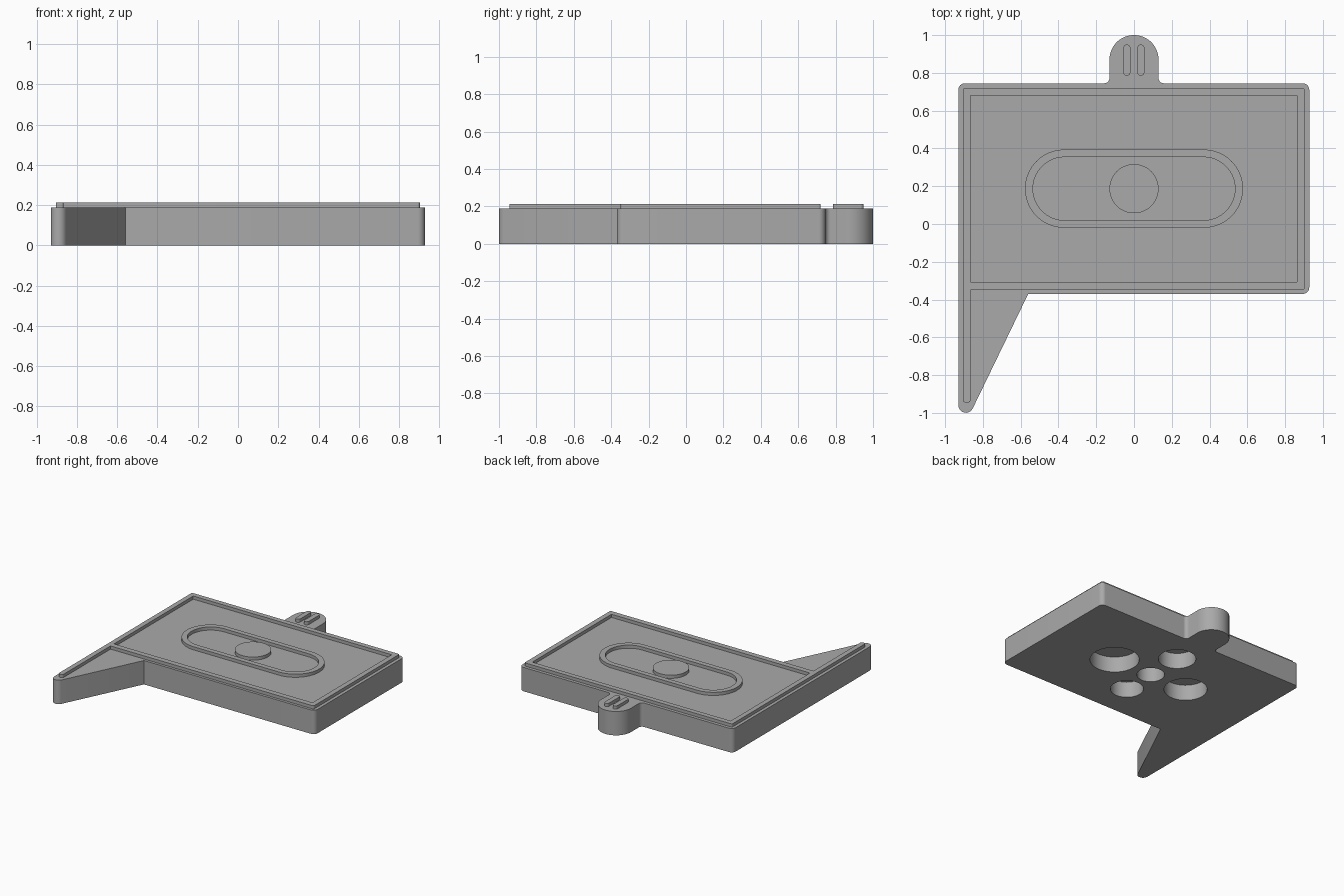
import bpy, bmesh, math
from mathutils import Vector

cube = bpy.data.objects.get("Cube")
if cube:
    bpy.data.objects.remove(cube, do_unlink=True)

grey = bpy.data.materials.new("grey plastic")
grey.use_nodes = True
COLOR = (0.4, 0.4, 0.4, 1)
grey.diffuse_color = COLOR
grey.node_tree.nodes["Principled BSDF"].inputs["Base Color"].default_value = COLOR

DECK, TOP = 0.188, 0.213
MID_Y = 0.187


def fillet(corners):
    """Round each (x, y, radius) corner of a polygon."""
    out = []
    for i, (x, y, r) in enumerate(corners):
        p = Vector((x, y))
        a = (Vector(corners[i - 1][:2]) - p).normalized()
        b = (Vector(corners[(i + 1) % len(corners)][:2]) - p).normalized()
        if r == 0:
            out.append(p)
            continue
        half = a.angle(b) / 2
        centre = p + (a + b).normalized() * r / math.sin(half)
        start = p + a * r / math.tan(half) - centre
        end = p + b * r / math.tan(half) - centre
        sweep = math.atan2(start.x * end.y - start.y * end.x, start.dot(end))
        n = 24 if r > 0.1 else 8
        for k in range(n + 1):
            t = sweep * k / n
            c, s = math.cos(t), math.sin(t)
            q = centre + Vector((start.x * c - start.y * s, start.x * s + start.y * c))
            if not out or (q - out[-1]).length > 1e-4:
                out.append(q)
    if (out[0] - out[-1]).length < 1e-4:
        out.pop()
    return out


def slab(name, points, z0, z1):
    """Extrude a flat outline between two heights."""
    bm = bmesh.new()
    face = bm.faces.new([bm.verts.new((p.x, p.y, z0)) for p in points])
    top = bmesh.ops.extrude_face_region(bm, geom=[face])["geom"]
    bmesh.ops.translate(bm, vec=(0, 0, z1 - z0),
                        verts=[v for v in top if isinstance(v, bmesh.types.BMVert)])
    bmesh.ops.recalc_face_normals(bm, faces=bm.faces)
    mesh = bpy.data.meshes.new(name)
    bm.to_mesh(mesh)
    bm.free()
    mesh.materials.append(grey)
    obj = bpy.data.objects.new(name, mesh)
    bpy.context.collection.objects.link(obj)
    return obj


def box(x0, x1, y0, y1, r):
    return fillet([(x0, y0, r), (x1, y0, r), (x1, y1, r), (x0, y1, r)])


def circle(x, y, r, n=64):
    return [Vector((x + r * math.cos(math.tau * k / n),
                    y + r * math.sin(math.tau * k / n))) for k in range(n)]


def activate(obj):
    bpy.ops.object.select_all(action='DESELECT')
    obj.select_set(True)
    bpy.context.view_layer.objects.active = obj


def cut(obj, cutter):
    mod = obj.modifiers.new("cut", 'BOOLEAN')
    mod.operation, mod.solver, mod.object = 'DIFFERENCE', 'EXACT', cutter
    activate(obj)
    bpy.ops.object.modifier_apply(modifier=mod.name)
    bpy.data.objects.remove(cutter, do_unlink=True)


# Plate with pointed tail and rounded rear tab
plate = slab("base_plate", fillet([
    (-0.93, -1.134, 0.04), (-0.56, -0.37, 0), (0.928, -0.37, 0.035),
    (0.928, 0.745, 0.035), (0.13, 0.745, 0.028), (0.13, 1, 0.1299),
    (-0.13, 1, 0.1299), (-0.13, 0.745, 0.028), (-0.93, 0.745, 0.035)]), 0, DECK)

# Blind round pockets in the underside
for x, y, r in [(0, MID_Y, 0.1), (0.34, MID_Y, 0.178), (-0.33, MID_Y, 0.156),
                (0, 0.485, 0.136), (0, -0.08, 0.12)]:
    cut(plate, slab("pocket_cutter", circle(x, y, r), -0.1, 0.125))

# Raised border running on down the tail
border = slab("raised_border", fillet([
    (-0.905, -0.945, 0.012), (-0.866, -0.945, 0.012), (-0.866, -0.349, 0),
    (0.903, -0.349, 0.012), (0.903, 0.72, 0.012), (-0.905, 0.72, 0.012)]),
    DECK, TOP)
cut(border, slab("border_cutter", box(-0.866, 0.863, -0.306, 0.68, 0), 0.1, 0.3))

# Oval ring and centre disc
ring = slab("oval_ring", box(-0.577, 0.577, MID_Y - 0.207, MID_Y + 0.207, 0.2069), DECK, TOP)
cut(ring, slab("ring_cutter",
               box(-0.535, 0.535, MID_Y - 0.167, MID_Y + 0.167, 0.1669), 0.1, 0.3))
disc = slab("centre_disc", circle(0, MID_Y, 0.13), DECK, TOP)

# Two bars on the rear tab
bars = [slab(side + "_tab_bar", box(x - 0.019, x + 0.019, 0.785, 0.95, 0.0189), DECK, TOP)
        for side, x in (("left", 0.036), ("right", -0.038))]

for obj in [plate, border, ring, disc] + bars:
    activate(obj)
    bpy.ops.object.shade_smooth_by_angle(angle=math.radians(30))
